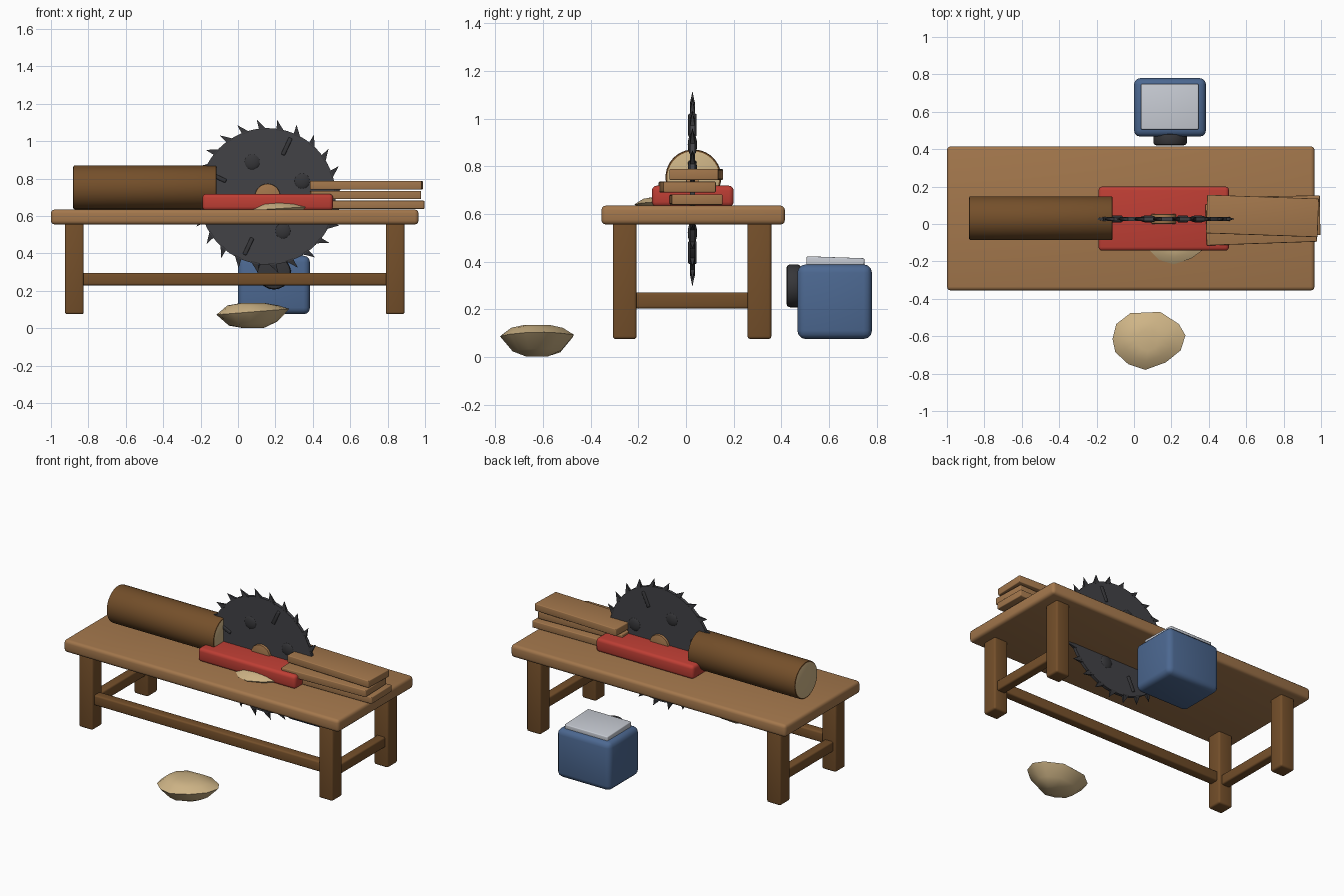
import bpy, bmesh, math
from mathutils import Matrix, Vector

if "Cube" in bpy.data.objects:
    bpy.data.objects.remove(bpy.data.objects["Cube"])


def mat(name, r, g, b):
    lin = [((c / 255 + 0.055) / 1.055) ** 2.4 for c in (r, g, b)]
    m = bpy.data.materials.new(name)
    m.diffuse_color = (*lin, 1)
    m.use_nodes = True
    m.node_tree.nodes["Principled BSDF"].inputs["Base Color"].default_value = m.diffuse_color
    return m


WOOD = mat("light wood", 163, 119, 76)
BROWN = mat("dark wood", 116, 79, 42)
TAN = mat("sawdust tan", 206, 180, 134)
RED = mat("red paint", 190, 62, 52)
BLUE = mat("blue paint", 76, 104, 145)
GREY = mat("pale metal", 198, 202, 210)
STEEL = mat("blade steel", 66, 66, 70)
DARK = mat("dark iron", 54, 54, 57)

AXIS_X = Matrix.Rotation(math.pi / 2, 4, 'Y')
AXIS_Y = Matrix.Rotation(math.pi / 2, 4, 'X')
BY = 0.027                                   # blade plane
CX, CZ = 0.158, 0.705                        # blade centre


def finish(name, bm, *mats, angle=40):
    bmesh.ops.recalc_face_normals(bm, faces=bm.faces)
    me = bpy.data.meshes.new(name)
    bm.to_mesh(me)
    bm.free()
    for m in mats:
        me.materials.append(m)
    for p in me.polygons:
        p.use_smooth = True
    me.set_sharp_from_angle(angle=math.radians(angle))
    ob = bpy.data.objects.new(name, me)
    bpy.context.collection.objects.link(ob)
    return ob


def box(name, x, y, z, m, r=0.01, rot=None):
    """Rounded box from (min, max) ranges, optionally turned about its centre."""
    bm = bmesh.new()
    bmesh.ops.create_cube(bm, size=1)
    bmesh.ops.scale(bm, vec=(x[1] - x[0], y[1] - y[0], z[1] - z[0]), verts=bm.verts)
    bmesh.ops.bevel(bm, geom=bm.edges[:], offset=r, segments=3, profile=0.5, affect='EDGES')
    c = Vector((sum(x) / 2, sum(y) / 2, sum(z) / 2))
    bm.transform(Matrix.Translation(c) @ (rot or Matrix()))
    return finish(name, bm, m)


def cyl(name, c, rad, depth, axis, *mats, r=0.008, seg=40):
    """Cylinder with softened rims; a second material goes on the end caps."""
    bm = bmesh.new()
    bmesh.ops.create_cone(bm, cap_ends=True, segments=seg, radius1=rad, radius2=rad, depth=depth)
    if r:
        rims = [e for e in bm.edges if abs(e.verts[0].co.z - e.verts[1].co.z) < 1e-5]
        bmesh.ops.bevel(bm, geom=rims, offset=r, segments=2, profile=0.5, affect='EDGES')
    if len(mats) > 1:
        bm.normal_update()
        for f in bm.faces:
            f.material_index = int(abs(f.normal.z) > 0.98)
    bm.transform(Matrix.Translation(c) @ axis)
    return finish(name, bm, *mats)


# table
box("table_top", (-1.0, 0.965), (-0.355, 0.415), (0.555, 0.635), WOOD, 0.02)
for sx, x in (("left", -0.875), ("right", 0.84)):
    for sy, y in (("front", -0.257), ("back", 0.308)):
        box(f"{sy}_{sx}_leg", (x - 0.05, x + 0.05), (y - 0.05, y + 0.05), (0.075, 0.565), BROWN, 0.012)
    box(f"{sx}_stretcher", (x - 0.03, x + 0.03), (-0.23, 0.28), (0.203, 0.27), BROWN, 0.01)
box("front_stretcher", (-0.85, 0.82), (-0.287, -0.227), (0.23, 0.296), BROWN, 0.01)

# carriage, log and planks
box("carriage", (-0.19, 0.508), (-0.143, 0.2), (0.63, 0.718), RED, 0.02)
cyl("log", (-0.498, 0.031, 0.753), 0.117, 0.767, AXIS_X, BROWN, TAN)
planks = (((0.39, 0.995), (-0.065, 0.148), (0.638, 0.682), 1),
          ((0.385, 0.975), (-0.105, 0.115), (0.69, 0.735), 2),
          ((0.388, 0.985), (-0.06, 0.146), (0.742, 0.788), -2))
for i, (x, y, z, a) in enumerate(planks):
    box(f"plank_{i + 1}", x, y, z, WOOD, 0.005, Matrix.Rotation(math.radians(a), 4, 'Z'))


# saw blade
def polar(a, r, y=BY):
    return Vector((CX + r * math.cos(a), y, CZ + r * math.sin(a)))


cyl("saw_blade", (CX, BY, CZ), 0.365, 0.02, AXIS_Y, STEEL, r=0, seg=64)
bm = bmesh.new()
N = 24
for i in range(N):
    a = 2 * math.pi * (i + 0.25) / N
    base = [bm.verts.new(polar(a + da, 0.357, BY + dy))
            for da, dy in ((-0.06, -0.011), (0.06, -0.011), (0.06, 0.011), (-0.06, 0.011))]
    tip = bm.verts.new(polar(a + 0.075, 0.414))
    bm.faces.new(base)
    for k in range(4):
        bm.faces.new((base[k], base[(k + 1) % 4], tip))
finish("saw_teeth", bm, DARK)

# hub, bolts and slots on the blade
cyl("blade_hub", (CX, BY, CZ), 0.068, 0.052, AXIS_Y, WOOD, r=0.005)
for i in range(4):
    bm = bmesh.new()
    bmesh.ops.create_uvsphere(bm, u_segments=20, v_segments=12, radius=0.047)
    bm.transform(Matrix.Translation(polar(math.radians(24 + 90 * i), 0.202)) @ Matrix.Diagonal((1, 0.42, 1, 1)))
    finish(f"blade_bolt_{i + 1}", bm, DARK)
    a = math.radians(69 + 90 * i)
    p = polar(a, 0.286)
    box(f"blade_slot_{i + 1}", (p.x - 0.05, p.x + 0.05), (BY - 0.018, BY + 0.018),
        (p.z - 0.011, p.z + 0.011), DARK, 0.006, Matrix.Rotation(-a + math.radians(4), 4, 'Y'))

# motor behind the table
box("motor_housing", (0.0, 0.385), (0.467, 0.78), (0.075, 0.388), BLUE, 0.035)
box("motor_lid", (0.037, 0.345), (0.505, 0.748), (0.378, 0.418), GREY, 0.006,
    Matrix.Rotation(math.radians(-2), 4, 'X'))
cyl("motor_pulley", (0.193, 0.452, 0.298), 0.09, 0.062, AXIS_Y, DARK, r=0.015)


# sawdust piles: a lumpy outline stacked in rings
OUTLINE = ((-0.195, 0.01), (-0.175, 0.09), (-0.1, 0.148), (0.06, 0.155), (0.16, 0.09), (0.195, 0.03),
           (0.17, -0.05), (0.09, -0.115), (-0.02, -0.155), (-0.11, -0.125), (-0.18, -0.06))
RINGS = ((0.0, 0.3), (0.012, 0.66), (0.07, 1.0), (0.12, 0.7), (0.132, 0.35))


def pile(name, c, sx, sy, sz):
    bm = bmesh.new()
    rows = []
    for z, s in RINGS:
        rows.append([bm.verts.new((c[0] + x * s * sx, c[1] + y * s * sy,
                                   c[2] + sz * (z + 0.08 * x * s * (0.01 < z < 0.1)
                                                + (0 if z > 0.1 else 0.016 * s * (z > 0)))))
                     for x, y in OUTLINE])
    n = len(OUTLINE)
    for lo, hi in zip(rows, rows[1:]):
        for k in range(n):
            bm.faces.new((lo[k], lo[(k + 1) % n], hi[(k + 1) % n], hi[k]))
    bm.faces.new(rows[0])
    bm.faces.new(rows[-1])
    bmesh.ops.triangulate(bm, faces=bm.faces[:])
    finish(name, bm, TAN, angle=75)


pile("ground_sawdust", (0.08, -0.625, 0.002), 1, 1, 1)
pile("table_sawdust", (0.23, -0.095, 0.585), 0.85, 0.78, 0.65)
